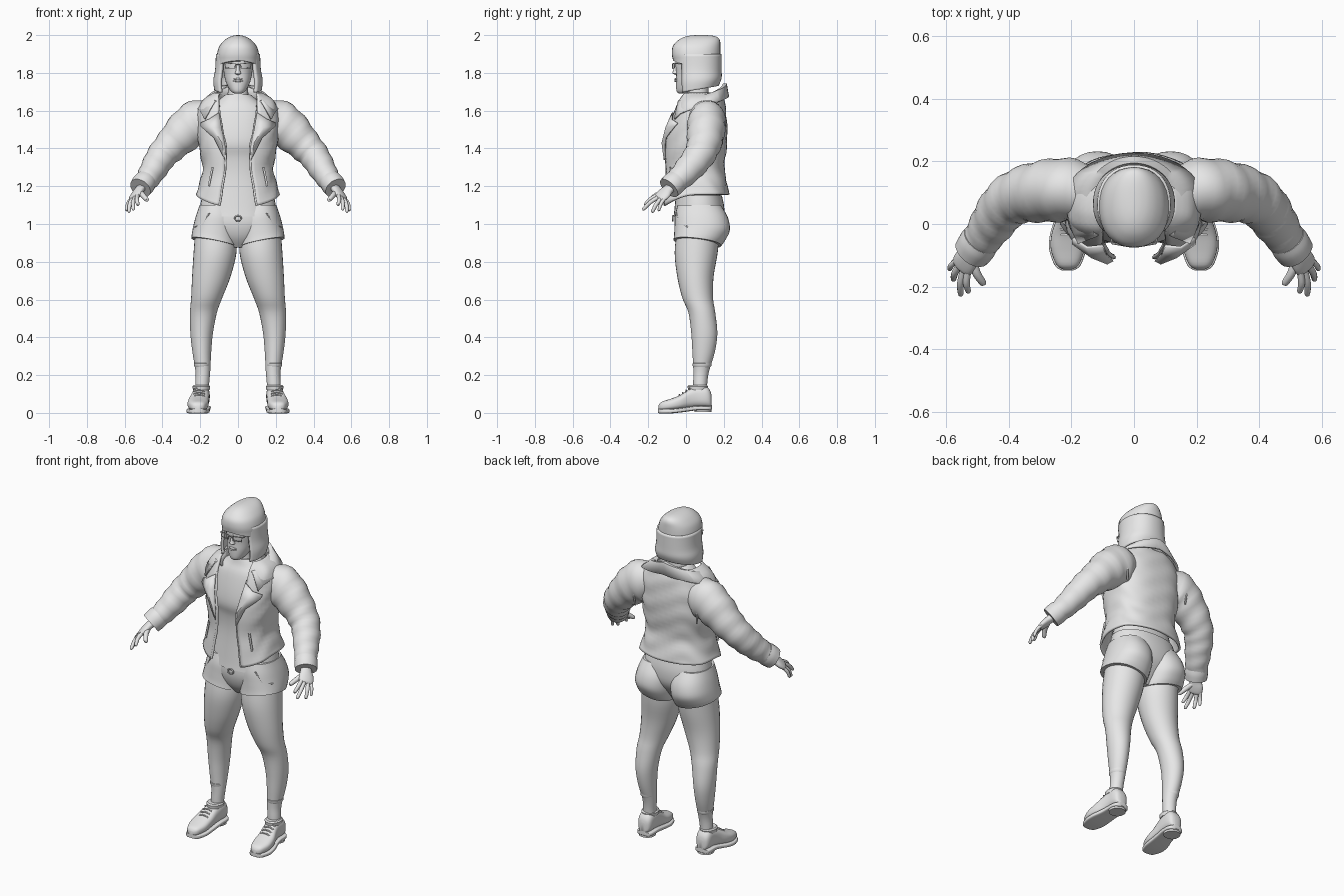
import bpy, bmesh, math
from mathutils import Vector

cube = bpy.data.objects.get("Cube")
if cube:
    bpy.data.objects.remove(cube, do_unlink=True)

grey = bpy.data.materials.new("light_grey")
grey.use_nodes = True
grey.diffuse_color = (0.8, 0.8, 0.8, 1)
grey.node_tree.nodes["Principled BSDF"].inputs["Base Color"].default_value = (0.8, 0.8, 0.8, 1)
SEG = 32


def smooth(rows, n=4):
    """Catmull-Rom interpolation of parameter rows."""
    out, last = [], len(rows) - 1
    for i in range(last):
        quad = [rows[max(0, min(last, i + j))] for j in (-1, 0, 1, 2)]
        for k in range(n):
            t = k / n
            out.append(tuple(b + 0.5 * t * (c - a + t * (2 * a - 5 * b + 4 * c - d + t * (3 * (b - c) + d - a)))
                             for a, b, c, d in zip(*quad)))
    return out + [tuple(rows[-1])]


def power(v, e):
    return math.copysign(abs(v) ** e, v)


def loft(name, rings, closed=True, thick=0, side=1, angle=40):
    """Skin a list of point rings; open strips get thickness."""
    bm = bmesh.new()
    vs = [[bm.verts.new((p[0] * side, p[1], p[2])) for p in r] for r in rings]
    n = len(vs[0])
    for a, b in zip(vs, vs[1:]):
        for i in range(n if closed else n - 1):
            j = (i + 1) % n
            bm.faces.new((a[i], a[j], b[j], b[i]))
    if closed:
        bm.faces.new(vs[0])
        bm.faces.new(vs[-1])
    bmesh.ops.recalc_face_normals(bm, faces=bm.faces)
    me = bpy.data.meshes.new(name)
    bm.to_mesh(me)
    bm.free()
    for p in me.polygons:
        p.use_smooth = True
    me.set_sharp_from_angle(angle=math.radians(angle))
    me.materials.append(grey)
    ob = bpy.data.objects.new(name, me)
    bpy.context.collection.objects.link(ob)
    if thick:
        mod = ob.modifiers.new("thickness", "SOLIDIFY")
        mod.thickness, mod.offset = thick, 0
    return ob


def pair(name, rings, **kw):
    for side, label in ((1, "left_"), (-1, "right_")):
        loft(label + name, rings, side=side, **kw)


def oval(z, x0, x1, y0, y1, e=0.9):
    """Horizontal rounded section between x and y limits."""
    angs = [2 * math.pi * i / SEG for i in range(SEG)]
    return [Vector(((x0 + x1) / 2 + (x1 - x0) / 2 * power(math.sin(a), e),
                    (y0 + y1) / 2 - (y1 - y0) / 2 * power(math.cos(a), e), z)) for a in angs]


def body(rows, e=0.9):
    return [oval(z, -w, w, f, b, e) for z, w, f, b in smooth(rows)]


def tube(rows, ref=(0, 1, 0), seg=20, ripple=0):
    """Rings along a path of (x, y, z, width, depth)."""
    rows, rings = smooth(rows), []
    for i, r in enumerate(rows):
        t = (Vector(rows[min(i + 1, len(rows) - 1)][:3]) - Vector(rows[max(i - 1, 0)][:3])).normalized()
        v = Vector(ref)
        v = (v - t * v.dot(t)).normalized()
        u = t.cross(v)
        ring = []
        for k in range(seg):
            a = 2 * math.pi * k / seg
            s = 1 + ripple * math.sin(i * 1.6 + 2.2 * math.sin(a + 0.4))
            ring.append(Vector(r[:3]) + s * (u * r[3] * math.cos(a) + v * r[4] * math.sin(a)))
        rings.append(ring)
    return rings


def wire(name, pts, radius, cyclic=False):
    cu = bpy.data.curves.new(name, "CURVE")
    cu.dimensions, cu.bevel_depth, cu.bevel_resolution = "3D", radius, 1
    sp = cu.splines.new("POLY")
    sp.points.add(len(pts) - 1)
    for q, p in zip(sp.points, pts):
        q.co = (*p, 1)
    sp.use_cyclic_u = cyclic
    cu.materials.append(grey)
    bpy.context.collection.objects.link(bpy.data.objects.new(name, cu))


# Head, neck and face
loft("head", body([(1.69, .018, -.038, 0), (1.705, .04, -.05, .05), (1.75, .064, -.053, .1), (1.8, .075, -.052, .13),
                   (1.85, .08, -.056, .14), (1.92, .08, -.05, .14), (1.96, .04, 0, .12)]))
loft("neck", body([(1.6, .07, -.01, .14), (1.68, .055, .005, .12), (1.76, .055, .01, .12)]))
loft("nose", [oval(z, -w, w, y, -.03) for z, w, y in smooth([(1.79, .006, -.055), (1.797, .017, -.071),
                                                              (1.81, .012, -.069), (1.85, .007, -.058)])])
for lip, z in (("lower_lip", 1.757), ("upper_lip", 1.767)):
    loft(lip, tube([(-.025, -.048, z, .002, .002), (0, -.055, z, .006, .007), (.025, -.048, z, .002, .002)], seg=10))

# Glasses
for side, label in ((1, "left_"), (-1, "right_")):
    wire(label + "glasses_rim", [(side * x, y, z) for x, y, z in (
        (.012, -.072, 1.848), (.07, -.062, 1.852), (.066, -.062, 1.826), (.018, -.071, 1.824))], .003, True)
    wire(label + "glasses_arm", [(side * .07, -.062, 1.85), (side * .086, .05, 1.85)], .003)
wire("glasses_bridge", [(-.012, -.072, 1.845), (.012, -.072, 1.845)], .003)

# Hair: crown with fringe, then a curtain open at the face
crown = body([(1.865, .112, -.068, .181), (1.9, .111, -.075, .182), (1.94, .099, -.07, .182), (1.97, .075, -.045, .18),
              (1.988, .05, -.015, .168), (1.997, .025, .02, .14), (2, .004, .06, .1)])
for p in crown[0]:
    p.z -= 2 * p.x * p.x
loft("hair_crown", crown)
curtain = []
for z, w, f, b in smooth([(1.9, .109, -.055, .181), (1.82, .113, -.05, .181), (1.75, .123, -.05, .18), (1.69, .118, -.045, .165)]):
    row = []
    for i in range(SEG + 1):
        a = math.radians(46 + 268 * i / SEG)
        low = max(0, (1.8 - z) / .11) * .045 * (0.5 - 0.5 * math.cos(a))
        row.append((w * power(math.sin(a), .9), (f + b) / 2 - (b - f) / 2 * power(math.cos(a), .9), z + low))
    curtain.append(row)
loft("hair_curtain", curtain, closed=False, thick=.016)

# Shirt
loft("shirt", body([(1.04, .2, -.066, .2), (1.1, .19, -.059, .19), (1.25, .16, -.047, .17), (1.35, .168, -.052, .18),
                    (1.42, .178, -.068, .18), (1.5, .178, -.06, .18), (1.6, .165, -.035, .17),
                    (1.65, .11, -.012, .15), (1.685, .066, -.002, .13)]))

# Jacket body, open at the front, hem dipping to the front corners
shell = []
for z, w, gap, f, b in smooth([(1.69, .12, .1, -.005, .18), (1.655, .18, .1, -.03, .195), (1.6, .208, .1, -.055, .205),
                               (1.5, .21, .085, -.088, .212), (1.4, .2, .065, -.106, .208), (1.3, .182, .07, -.102, .197),
                               (1.22, .197, .085, -.107, .21), (1.155, .219, .1, -.112, .222)]):
    e, mid, row = .8, .06, []
    start = math.asin((gap / w) ** (1 / e))
    front = (mid - f) / math.cos(start) ** e
    for i in range(49):
        a = start + (2 * math.pi - 2 * start) * i / 48
        c = power(math.cos(a), e)
        dip = .065 * max(0, c) ** 2 * max(0, (1.35 - z) / .195)
        fold = .003 * math.sin(z * 55 + 3 * math.sin(3 * a))
        row.append(((w + fold) * power(math.sin(a), e), mid - c * (front if c > 0 else b - mid + fold), z - dip))
    shell.append(row)
loft("jacket_body", shell, closed=False, thick=.012)

# Folded collar running round the neck
collar = [[], [], [], []]
for i in range(33):
    a = math.radians(55 + 250 * i / 32)
    t = 1 - abs(i - 16) / 16
    s, c = math.sin(a), math.cos(a)
    for line, w, f, b, z in ((0, .118, .15, .1, 1.61 + .07 * t), (1, .13, .2, .115, 1.645 + .095 * t),
                             (2, .15, .215, .13, 1.65 + .09 * t), (3, .215, .25, .14, 1.555 + .12 * math.sqrt(t))):
        collar[line].append((w * s, .083 - c * (f if c > 0 else b), z))
loft("collar", collar, closed=False, thick=.01, angle=60)

# Lapels, pocket zips and front trims
pair("lapel", [[(.1, -.07, 1.59), (.15, -.075, 1.555), (.195, -.045, 1.535)],
               [(.088, -.098, 1.51), (.135, -.105, 1.51), (.195, -.062, 1.515)],
               [(.068, -.115, 1.41), (.085, -.125, 1.43), (.125, -.108, 1.455)],
               [(.07, -.115, 1.34), (.073, -.115, 1.35), (.078, -.113, 1.36)]], closed=False, thick=.009)
for side, label in ((1, "left_"), (-1, "right_")):
    wire(label + "pocket_zip", [(side * .135, -.085, 1.3), (side * .155, -.086, 1.2)], .006)
    wire(label + "front_zip", [(side * r[0][0], r[0][1], r[0][2]) for r in shell[8:]], .007)
    wire(label + "armhole_seam", [(side * .205, .19, 1.42), (side * .215, .2, 1.52), (side * .2, .17, 1.62)], .005)

# Sleeves with folds and cuffs
pair("sleeve", tube([(.14, .1, 1.555, .095, .085), (.21, .11, 1.54, .118, .1), (.28, .105, 1.49, .108, .1),
                     (.35, .095, 1.42, .09, .09), (.4, .072, 1.365, .08, .082), (.435, .03, 1.31, .074, .077),
                     (.468, -.02, 1.255, .065, .068), (.498, -.062, 1.215, .056, .058)], ripple=.035, seg=28))
pair("cuff", tube([(.488, -.048, 1.23, .06, .062), (.5, -.066, 1.213, .063, .065), (.517, -.09, 1.19, .06, .062)]), angle=60)

# Hands
palm_up = (.61, -.29, .69)
pair("palm", tube([(.505, -.07, 1.2, .03, .024), (.522, -.097, 1.18, .033, .022), (.538, -.118, 1.158, .042, .02),
                   (.552, -.138, 1.138, .038, .015), (.556, -.145, 1.132, .02, .007)], palm_up))
for finger, base, tip, r in (("thumb", (.517, -.115, 1.168), (.48, -.195, 1.125), .014),
                             ("index_finger", (.532, -.155, 1.15), (.53, -.22, 1.1), .011),
                             ("middle_finger", (.545, -.146, 1.142), (.555, -.23, 1.075), .011),
                             ("ring_finger", (.557, -.13, 1.137), (.579, -.18, 1.062), .011),
                             ("little_finger", (.565, -.113, 1.135), (.592, -.146, 1.07), .0095)):
    b, t = Vector(base), Vector(tip)
    bend = Vector(palm_up) * .008
    pair(finger, tube([(*b, r, r), (*(b.lerp(t, .5) + bend), r, r), (*b.lerp(t, .92), r * .8, r * .8),
                       (*t, r * .25, r * .25)], palm_up, 10))

# Shorts: hips, two legs with slanted hems, waist knot and pockets
loft("shorts_hips", body([(1.15, .19, -.05, .19), (1.08, .202, -.057, .203), (1, .2, -.06, .195),
                          (.93, .13, -.04, .15), (.875, .04, 0, .11)]))
legs = []
for r in smooth([(1.1, .02, .203, -.045, .185), (1.04, 0, .222, -.058, .222), (.98, 0, .236, -.061, .232),
                 (.93, .002, .244, -.063, .208), (.9, .004, .247, -.066, .186)]):
    ring = oval(*r)
    for p in ring:
        p.z += (1.1 - r[0]) / .2 * (.2 * (p.x - .12) - .12 * (p.y - .06))
    legs.append(ring)
pair("shorts_leg", legs)
wire("waist_knot", [(.018 * math.cos(a), -.07, 1.03 + .014 * math.sin(a)) for a in
                    [math.pi * k / 6 for k in range(12)]], .004, True)
for side, label in ((1, "left_"), (-1, "right_")):
    wire(label + "pocket_edge", [(side * .15, -.05, 1.06), (side * .185, -.035, 1.0), (side * .228, .01, .985)], .004)

# Legs
pair("leg", [oval(*r, e=1) for r in smooth([
    (.98, .01, .225, -.045, .18), (.85, .008, .235, -.06, .168), (.72, .04, .243, -.046, .146),
    (.61, .083, .248, -.02, .143), (.53, .112, .254, .013, .155), (.42, .133, .252, .028, .166),
    (.32, .142, .241, .034, .152), (.22, .147, .225, .039, .122), (.15, .153, .226, .038, .112),
    (.07, .155, .225, .04, .11)])])
pair("sock_top", [oval(z, .147 - o, .232 + o, .036 - o, .133 + o, 1) for z, o in
                  ((.267, -.006), (.262, .001), (.25, .001), (.24, -.006))])

# Shoes: upper, sole, heel and laces
shoe = smooth([(-.145, .212, .014, .016, .04), (-.13, .212, .036, .012, .058), (-.08, .212, .054, .013, .075),
               (-.03, .209, .054, .018, .095), (.02, .2, .047, .025, .128), (.06, .195, .045, .03, .142),
               (.105, .194, .044, .03, .142), (.128, .194, .034, .03, .118), (.136, .194, .015, .035, .09)])
pair("shoe_upper", [[(p.x, y, (lo + hi) / 2 + (p.y * (hi - lo) / 2)) for p in oval(0, cx - w, cx + w, -1, 1, .75)]
                    for y, cx, w, lo, hi in shoe])
pair("sole", [[(p.x, y * 1.02, lo - .004 + p.y * .012) for p in oval(0, cx - w - .005, cx + w + .005, -1, 1, .4)]
              for y, cx, w, lo, hi in shoe])
pair("heel", [oval(z, .15, .24, .045, .135) for z in (.004, .035)])
pair("shoe_collar", [oval(z, .194 - w, .194 + w, .055 - w, .07 + w, 1) for z, w in ((.12, .044), (.14, .047), (.147, .04))])
for side, label in ((1, "left_"), (-1, "right_")):
    for k in range(4):
        y, z = -.035 + .018 * k, .096 + .012 * k
        wire(label + "lace", [(side * (.205 + d), y, z - 9 * d * d) for d in (-.03, -.015, 0, .015, .03)], .004)
